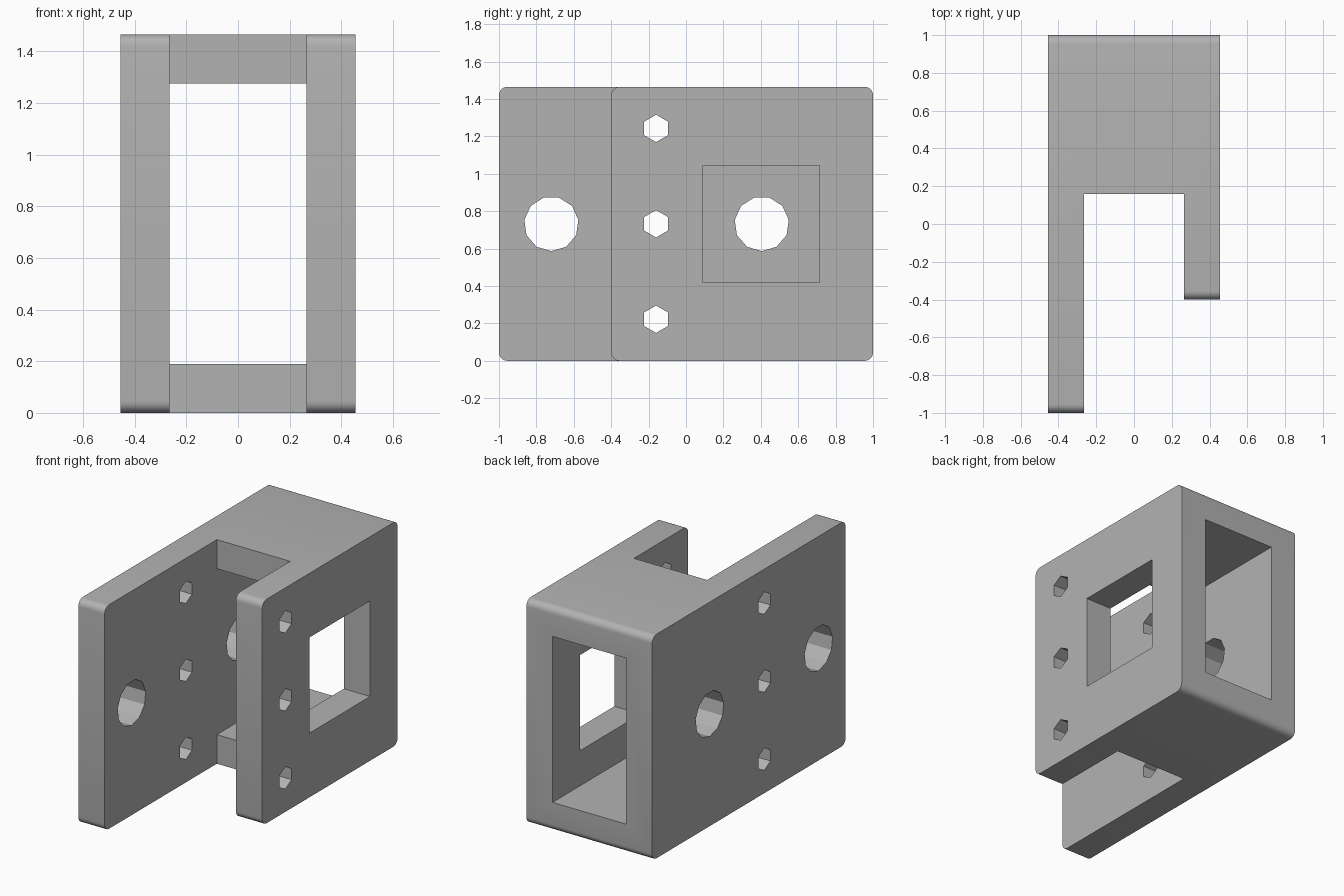
import bpy, bmesh, math
from mathutils import Matrix

if "Cube" in bpy.data.objects:
    bpy.data.objects.remove(bpy.data.objects["Cube"], do_unlink=True)

HALF, INNER, HEIGHT = 0.455, 0.265, 1.465
MID = HEIGHT / 2
FILLET = 0.045

grey = bpy.data.materials.new("plain grey")
grey.use_nodes = True
grey.diffuse_color = (0.45, 0.45, 0.45, 1)
grey.node_tree.nodes["Principled BSDF"].inputs["Base Color"].default_value = grey.diffuse_color


def add_object(name, bm):
    bmesh.ops.recalc_face_normals(bm, faces=bm.faces)
    mesh = bpy.data.meshes.new(name)
    bm.to_mesh(mesh)
    bm.free()
    mesh.materials.append(grey)
    obj = bpy.data.objects.new(name, mesh)
    bpy.context.collection.objects.link(obj)
    return obj


def box(name, x0, x1, y0, y1, z0, z1):
    bm = bmesh.new()
    bmesh.ops.create_cube(bm, size=1)
    bmesh.ops.scale(bm, vec=(x1 - x0, y1 - y0, z1 - z0), verts=bm.verts)
    bmesh.ops.translate(bm, vec=((x0 + x1) / 2, (y0 + y1) / 2, (z0 + z1) / 2), verts=bm.verts)
    return add_object(name, bm)


def drill(name, sides, radius, x, depth, y, z):
    """Polygonal prism along x with one corner pointing down."""
    bm = bmesh.new()
    corners = []
    for i in range(sides):
        a = 2 * math.pi * i / sides - math.pi / 2
        corners.append(bm.verts.new((-depth / 2, radius * math.cos(a), radius * math.sin(a))))
    face = bm.faces.new(corners)
    ext = bmesh.ops.extrude_face_region(bm, geom=[face])
    top = [v for v in ext["geom"] if isinstance(v, bmesh.types.BMVert)]
    bmesh.ops.translate(bm, vec=(depth, 0, 0), verts=top)
    bmesh.ops.transform(bm, matrix=Matrix.Translation((x, y, z)), verts=bm.verts)
    return add_object(name, bm)


# U-shaped plan with one long and one short arm, raised to full height
plan = [(-HALF, -1), (-INNER, -1), (-INNER, 0.16), (INNER, 0.16),
        (INNER, -0.4), (HALF, -0.4), (HALF, 1), (-HALF, 1)]
bm = bmesh.new()
base = bm.faces.new([bm.verts.new((x, y, 0)) for x, y in plan])
ext = bmesh.ops.extrude_face_region(bm, geom=[base])
top = [v for v in ext["geom"] if isinstance(v, bmesh.types.BMVert)]
bmesh.ops.translate(bm, vec=(0, 0, HEIGHT), verts=top)

# Rounded corners at the arm ends and along the back
ends = [e for e in bm.edges
        if abs(e.verts[0].co.y - e.verts[1].co.y) < 0.001
        and abs(e.verts[0].co.z - e.verts[1].co.z) < 0.001
        and abs(e.verts[0].co.y - 0.16) > 0.01]
bmesh.ops.bevel(bm, geom=ends, offset=FILLET, segments=6, profile=0.5, affect='EDGES')
bracket = add_object("bracket_body", bm)

# Channel through the back, square window in the short side, and round bores in the long side
cutters = [
    box("channel_cutter", -INNER, INNER, 0.05, 1.1, 0.19, HEIGHT - 0.19),
    box("window_cutter", INNER - 0.05, HALF + 0.05, 0.09, 0.715, 0.42, 1.045),
]
for y in (-0.72, 0.405):
    cutters.append(drill("bore_cutter", 11, 0.146, -0.36, 0.3, y, MID))

# Three hexagonal holes through both sides
for dz in (-0.51, 0, 0.51):
    cutters.append(drill("hex_hole_cutter", 6, 0.073, 0, 1.2, -0.16, MID + dz))

bpy.ops.object.select_all(action='DESELECT')
bracket.select_set(True)
bpy.context.view_layer.objects.active = bracket
for cutter in cutters:
    cutter.hide_render = True
    mod = bracket.modifiers.new("cut", 'BOOLEAN')
    mod.operation = 'DIFFERENCE'
    mod.solver = 'EXACT'
    mod.object = cutter
    bpy.ops.object.modifier_apply(modifier=mod.name)
    bpy.data.objects.remove(cutter, do_unlink=True)

bpy.ops.object.shade_smooth_by_angle(angle=math.radians(28))
